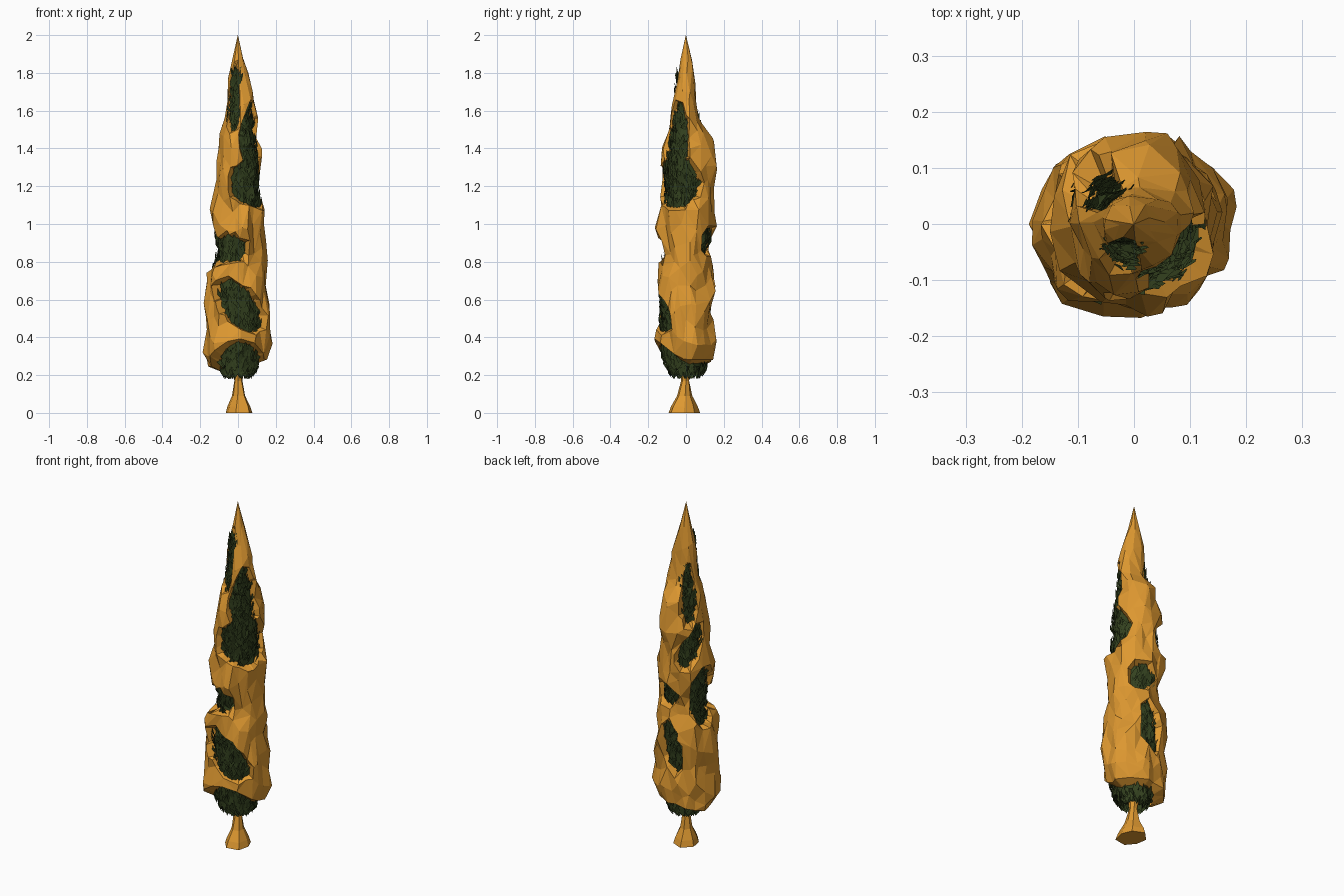
import bpy, bmesh, math, random
from mathutils import Vector, noise

random.seed(4)
if "Cube" in bpy.data.objects:
    bpy.data.objects.remove(bpy.data.objects["Cube"])


def material(name, color):
    m = bpy.data.materials.new(name)
    m.use_nodes = True
    m.diffuse_color = (*color, 1)
    m.node_tree.nodes["Principled BSDF"].inputs["Base Color"].default_value = (*color, 1)
    return m


AMBER = material("amber", (0.73, 0.315, 0.03))
GREEN = material("dark green", (0.035, 0.055, 0.014))

# Crown outline: height, then reach to -x, +x, -y, +y
OUTLINE = [
    (0.2, .14, .11, .12, .12), (0.3, .175, .15, .14, .145), (0.37, .17, .16, .165, .16),
    (0.48, .175, .175, .155, .14), (0.62, .165, .165, .165, .15), (0.76, .155, .15, .15, .155),
    (0.85, .115, .145, .12, .125), (0.97, .135, .135, .15, .155), (1.08, .145, .145, .135, .155),
    (1.2, .13, .12, .125, .14), (1.3, .11, .115, .135, .17), (1.4, .1, .125, .115, .145),
    (1.47, .1, .1, .1, .14), (1.55, .07, .1, .08, .065), (1.7, .055, .08, .06, .05),
    (1.85, .034, .032, .035, .035), (2.0, .0, .0, .0, .0)]

# Openings: azimuth, height, half angle, half height, slant
OPENINGS = [
    (275, .565, 53, .11, -.0016), (245, .865, 49, .07, 0), (325, 1.22, 74, .13, 0),
    (328, 1.45, 37, .19, 0), (300, 1.44, 22, .1, 0), (250, 1.68, 29, .19, 0),
    (135, 1.49, 27, .16, 0), (140, 1.2, 35, .09, .002), (171, .9, 36, .16, 0),
    (70, .91, 31, .07, 0), (89, .61, 26, .13, -.002)]


def reach(a, z):
    """Crown radius in direction a at height z."""
    for lo, hi in zip(OUTLINE, OUTLINE[1:]):
        if z <= hi[0]:
            break
    t = min(1, max(0, (z - lo[0]) / (hi[0] - lo[0])))
    w, e, s, n = (p + (q - p) * t for p, q in zip(lo[1:], hi[1:]))
    c, d = math.cos(a), math.sin(a)
    return (e if c > 0 else w) * c * c + (n if d > 0 else s) * d * d


def in_opening(a, z):
    for az, h, da, dz, slant in OPENINGS:
        u = (math.degrees(a) - az + 180) % 360 - 180
        if (u / da) ** 2 + ((z - h - slant * u) / dz) ** 2 < 1:
            return True
    return False


def hem(a):
    """Height of the crown's lower edge, raised at the front."""
    return .255 + .11 * max(0, math.cos(a - math.radians(272))) ** 1.5 \
        - .04 * max(0, math.cos(a - math.pi)) ** 2


def polar(r, a, z):
    return Vector((r * math.cos(a), r * math.sin(a), z))


def add_object(name, bm, mat):
    mesh = bpy.data.meshes.new(name)
    bm.to_mesh(mesh)
    bm.free()
    mesh.materials.append(mat)
    ob = bpy.data.objects.new(name, mesh)
    bpy.context.collection.objects.link(ob)
    return ob


def loft(name, mat, sides, rows, point, cap=False):
    """Stack rings of point(angle, row fraction) into one surface."""
    bm = bmesh.new()
    rings = [[bm.verts.new(point(math.tau * i / sides, j / rows)) for i in range(sides)]
             for j in range(rows + 1)]
    for low, high in zip(rings, rings[1:]):
        for i in range(sides):
            k = (i + 1) % sides
            bm.faces.new((low[i], low[k], high[k], high[i]))
    if cap:
        bm.faces.new(rings[0][::-1])
        bm.faces.new(rings[-1])
    bmesh.ops.remove_doubles(bm, verts=bm.verts, dist=0.0005)
    return add_object(name, bm, mat)


# Faceted outer crown, sunk beneath the leaves at each opening
def crown_point(a, t):
    z = hem(a) + (2 - hem(a)) * t
    r = reach(a, z)
    r *= 1 + .2 * noise.noise(polar(9 * r, a, 0) * 1.6 + Vector((0, 0, z * 7)))
    if t == 0:
        r *= .6
    if in_opening(a, z):
        r *= .5
    return polar(r, a, z)


crown = loft("outer_crown", AMBER, 40, 64, crown_point)
simplify = crown.modifiers.new("facets", 'DECIMATE')
simplify.ratio = .155


# Inner foliage body, slimmer towards the top
def core_radius(a, z):
    bulb = .035 + .12 * math.sqrt(max(0, (z - .19) / .22))
    return min(.78 * reach(a, z), bulb, .112 + .12 * (1.2 - z))


def core_point(a, t):
    z = .19 + 1.66 * t
    return polar(core_radius(a, z) * (.0 if t in (0, 1) else .95), a, z)


loft("inner_foliage", GREEN, 16, 30, core_point)

# Pointed leaves over the inner foliage, where it shows
bm = bmesh.new()
count = 0
while count < 1300:
    a, z = random.uniform(0, math.tau), random.uniform(.19, 1.82)
    if not (z < hem(a) or in_opening(a, z)):
        continue
    count += 1
    r = core_radius(a, z)
    out = polar(1, a, 0)
    side = Vector((-out.y, out.x, 0))
    size = random.uniform(.05, .085) * (1 if z < 1.4 else .8)
    up = (Vector((0, 0, 1)) + out * random.uniform(.0, .33) + side * random.uniform(-.5, .5)).normalized()
    base = polar(r * random.uniform(.9, 1.04), a, z - size * .5)
    base.z = max(base.z, .18)
    wide = (side + out * random.uniform(-.4, .4)) * size * .2
    middle = base + up * size * .45 + out * .006
    bm.faces.new([bm.verts.new(p) for p in
                  (base, middle + wide, base + up * size, middle - wide)])
add_object("leaves", bm, GREEN)

# Flared trunk
TRUNK = [(0, .078), (.035, .066), (.09, .038), (.17, .022), (.25, .035)]


def trunk_point(a, t):
    z, r = TRUNK[round(t * (len(TRUNK) - 1))]
    flare = 1 + .14 * math.sin(2 * a + 4) * (z < .1)
    return polar(r * flare, a + z, z) + Vector((.006, -.012, 0)) * (1 - 4 * z)


loft("trunk", AMBER, 7, len(TRUNK) - 1, trunk_point, cap=True)
